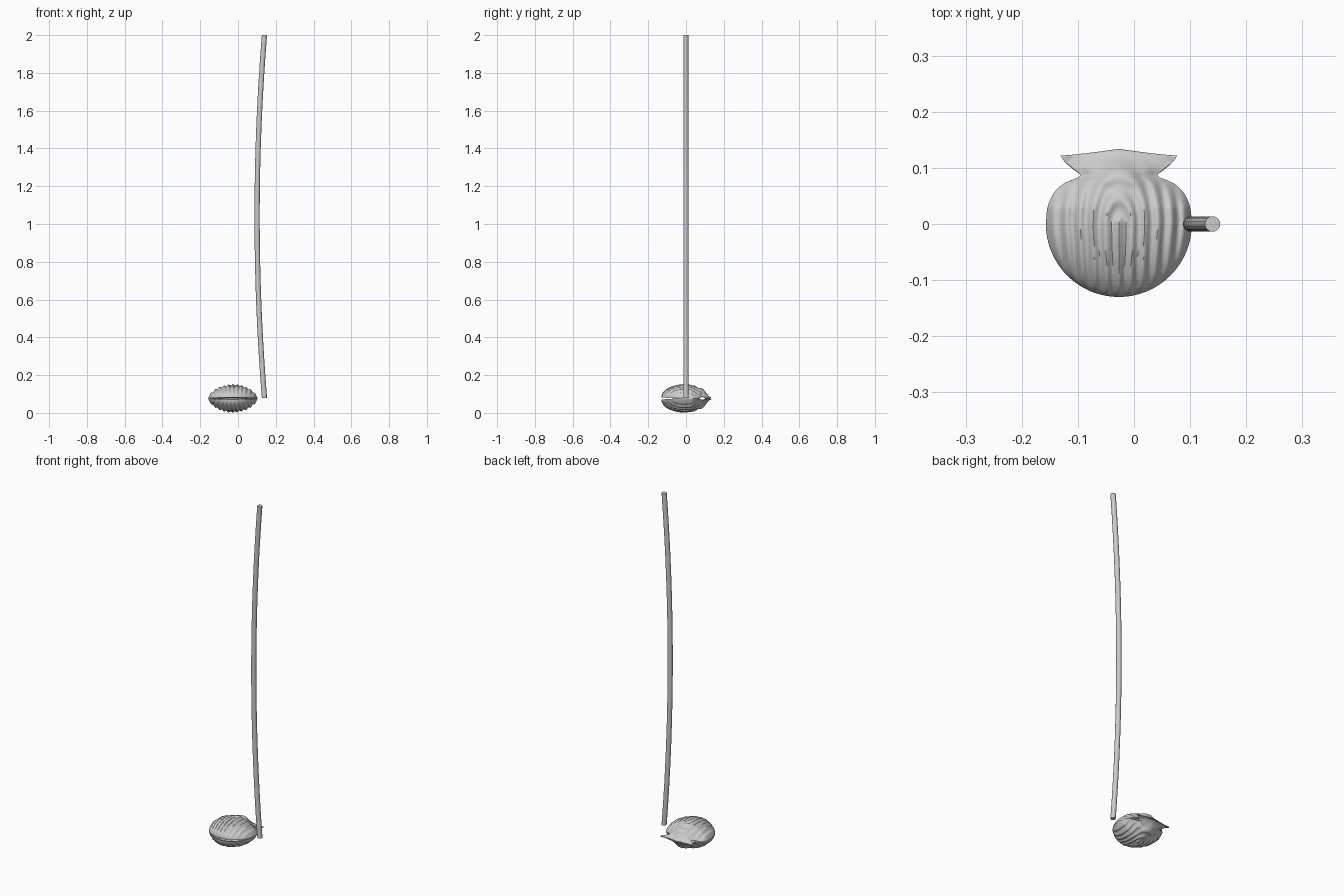
import bpy, bmesh, math

if "Cube" in bpy.data.objects:
    bpy.data.objects.remove(bpy.data.objects["Cube"])

CX, ZC, H = -0.027, 0.0765, 0.073   # shell centre, seam height, dome height


def curve(points, y):
    """Smooth interpolation through (y, value) points."""
    n = len(points)
    for i in range(n - 1):
        (a, p), (b, q) = points[i], points[i + 1]
        if y <= b or i == n - 2:
            def slope(k):
                lo, hi = points[max(k - 1, 0)], points[min(k + 1, n - 1)]
                return (hi[1] - lo[1]) / (hi[0] - lo[0])
            t = min(max((y - a) / (b - a), 0), 1)
            d = b - a
            return ((2*t**3 - 3*t*t + 1) * p + (t**3 - 2*t*t + t) * d * slope(i)
                    + (3*t*t - 2*t**3) * q + (t**3 - t*t) * d * slope(i + 1))


# outline, spine height and seam gap of the rear part of the shell
WIDTH = [(0, .13), (.03, .127), (.055, .116), (.072, .098), (.086, .069),
         (.098, .08), (.112, .097), (.122, .104)]
SPINE = [(0, 1), (.03, .96), (.06, .82), (.085, .58), (.1, .36), (.112, .17), (.122, .06)]
GAP = [(-.13, .006), (-.08, .002), (0, .0005), (.06, .001), (.085, .011), (.11, .002), (.122, .0005)]


def shell_half(name, side):
    rows = [-.13 * math.cos(i / 32 * math.pi / 2) for i in range(33)]
    rows += [.122 * i / 40 for i in range(1, 41)]
    cols = 96
    bm = bmesh.new()
    grid = []
    for y in rows:
        front = math.sqrt(max(0, 1 - (y / .13) ** 2))
        w = .13 * front if y <= 0 else curve(WIDTH, y)
        spine = front if y <= 0 else curve(SPINE, y)
        back = min(max((y - .03) / .07, 0), 1)
        line = []
        for j in range(cols + 1):
            s = math.sin((j / cols - .5) * math.pi)
            x = s * w
            dome = spine * max(0, 1 - s * s) ** (.62 + 1.0 * back)
            # ribs run lengthwise and arch over the beak
            q = math.hypot(x * (1 - .12 * min(y, 0) / .13), .5 * max(y, 0))
            fade = min(1, dome * 2.2) * (1 - .6 * back)
            z = curve(GAP, y) + H * dome + .0042 * fade * (math.cos(q * 2 * math.pi / .0235) - .5)
            bow = .012 * (1 - abs(s)) ** 1.3 * max(0, (y - .085) / .037)
            line.append(bm.verts.new((x, y + bow, side * z)))
        grid.append(line)
    for a, b in zip(grid, grid[1:]):
        for j in range(cols):
            bm.faces.new((a[j], a[j + 1], b[j + 1], b[j]))
    bmesh.ops.remove_doubles(bm, verts=bm.verts, dist=1e-5)
    if side < 0:
        bmesh.ops.reverse_faces(bm, faces=bm.faces)
    me = bpy.data.meshes.new(name)
    bm.to_mesh(me)
    bm.free()
    ob = bpy.data.objects.new(name, me)
    ob.location = (CX, 0, ZC)
    bpy.context.collection.objects.link(ob)
    # hollow shell wall
    mod = ob.modifiers.new("wall", 'SOLIDIFY')
    mod.thickness = .004
    mod.offset = -1
    smooth(ob, 50)


def smooth(ob, deg):
    bpy.ops.object.select_all(action='DESELECT')
    ob.select_set(True)
    bpy.context.view_layer.objects.active = ob
    bpy.ops.object.shade_smooth_by_angle(angle=math.radians(deg))


shell_half("upper_shell", 1)
shell_half("lower_shell", -1)

# gently bowed staff
bm = bmesh.new()
SIDES, STEPS, R = 16, 16, .0138
rings = []
for i in range(STEPS + 1):
    z = .08 + 1.92 * i / STEPS
    x = .101 + .039 * ((z - 1.04) / .96) ** 2
    rings.append([bm.verts.new((x + R * math.cos(2 * math.pi * k / SIDES),
                                R * math.sin(2 * math.pi * k / SIDES), z)) for k in range(SIDES)])
for a, b in zip(rings, rings[1:]):
    for k in range(SIDES):
        n = (k + 1) % SIDES
        bm.faces.new((a[k], a[n], b[n], b[k]))
bm.faces.new(rings[0][::-1])
bm.faces.new(rings[-1])
me = bpy.data.meshes.new("staff")
bm.to_mesh(me)
bm.free()
staff = bpy.data.objects.new("staff", me)
bpy.context.collection.objects.link(staff)
smooth(staff, 35)
